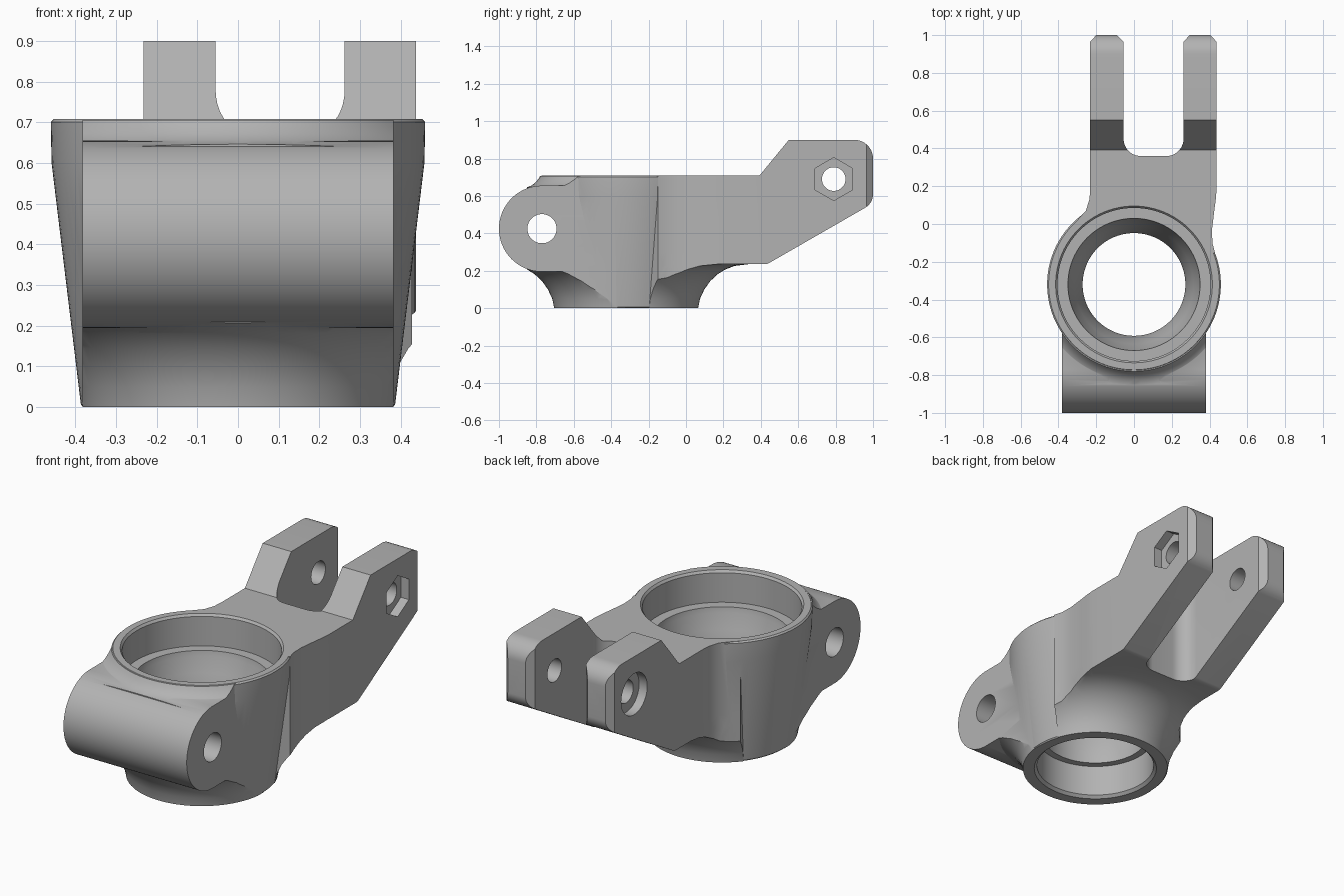
import bpy, bmesh, math
from mathutils import Vector

HUB_Y = -0.32
ARM_L, ARM_R = 0.437, -0.232
SEG = 96

cube = bpy.data.objects.get("Cube")
if cube:
    bpy.data.objects.remove(cube, do_unlink=True)

metal = bpy.data.materials.new("grey_metal")
metal.use_nodes = True
grey = (0.45, 0.45, 0.45, 1)
metal.diffuse_color = grey
metal.node_tree.nodes["Principled BSDF"].inputs["Base Color"].default_value = grey


def loft(name, rings):
    """Closed solid through a list of matching vertex rings."""
    bm = bmesh.new()
    loops = [[bm.verts.new(p) for p in ring] for ring in rings]
    for a, b in zip(loops, loops[1:]):
        for i in range(len(a)):
            j = (i + 1) % len(a)
            bm.faces.new((a[i], a[j], b[j], b[i]))
    bm.faces.new(loops[0][::-1])
    bm.faces.new(loops[-1])
    bmesh.ops.recalc_face_normals(bm, faces=bm.faces)
    mesh = bpy.data.meshes.new(name)
    bm.to_mesh(mesh)
    bm.free()
    mesh.materials.append(metal)
    obj = bpy.data.objects.new(name, mesh)
    bpy.context.collection.objects.link(obj)
    return obj


def revolve(name, profile):
    """Turn (radius, z) points about the hub axis."""
    turn = [2 * math.pi * i / SEG for i in range(SEG)]
    return loft(name, [[(r * math.cos(t), HUB_Y + r * math.sin(t), z) for t in turn]
                       for r, z in profile])


def plan(name, pts, z0, z1):
    return loft(name, [[(x, y, z) for x, y in pts] for z in (z0, z1)])


def side(name, pts, x0, x1):
    return loft(name, [[(x, y, z) for y, z in pts] for x in (x0, x1)])


def arc(cx, cy, r, a0, a1, n=10):
    return [(cx + r * math.cos(math.radians(a0 + (a1 - a0) * i / n)),
             cy + r * math.sin(math.radians(a0 + (a1 - a0) * i / n))) for i in range(n + 1)]


def circle(cx, cy, r, n=48, start=0):
    return arc(cx, cy, r, start, start + 360, n)[:-1]


def combine(target, tool, op):
    mod = target.modifiers.new(op, 'BOOLEAN')
    mod.operation = op
    mod.solver = 'EXACT'
    mod.object = tool
    bpy.context.view_layer.objects.active = target
    bpy.ops.object.modifier_apply(modifier=mod.name)
    bpy.data.objects.remove(tool, do_unlink=True)


def footprint():
    """Plan outline of the forked arm, blended into the hub."""
    left = [(0.428, -0.15), (0.415, -0.10), (0.413, -0.03), (0.425, 0.07), (0.433, 0.13), (ARM_L, 0.18)]
    right = [(ARM_R, 0.18), (-0.236, 0.13), (-0.255, 0.07), (-0.295, 0.025), (-0.33, -0.01)]
    left_tip = [(ARM_L, 0.965), (0.405, 1), (0.295, 1), (0.262, 0.965)]
    right_tip = [(-0.055, 0.965), (-0.09, 1), (-0.2, 1), (ARM_R, 0.965)]
    slot = arc(0.172, 0.45, 0.09, 0, -90) + arc(0.035, 0.45, 0.09, -90, -180)
    return [(0.2, HUB_Y)] + left + left_tip + slot + right_tip + right + [(-0.2, HUB_Y)]


# Tapered hub with a softened top rim
body = revolve("suspension_arm", [(0.38, 0), (0.386, 0.006), (0.458, 0.6),
                                  (0.46, 0.7), (0.452, 0.708)])

# Forked arm: side profile trimmed to the plan outline
arm_profile = ([(HUB_Y, 0.708), (0.392, 0.708), (0.55, 0.9)]
               + arc(0.9, 0.8, 0.1, 90, 0)
               + arc(0.915, 0.61, 0.085, 0, -60)
               + arc(0.42, 0.285, 0.05, -60, -90, 4) + [(HUB_Y, 0.235)])
arm = side("arm", arm_profile, -0.5, 0.5)
combine(arm, plan("arm_outline", footprint(), -0.1, 1.2), 'INTERSECT')
combine(body, arm, 'UNION')

# Front pivot barrel and its web into the hub
barrel_profile = arc(-0.77, 0.425, 0.23, 90, 270, 40) + [(HUB_Y, 0.195), (HUB_Y, 0.655)]
combine(body, side("barrel", barrel_profile, -0.382, 0.382), 'UNION')

# Concave flare under the arm and barrel
lower = [(0.385, 0), (0.395, 0.05), (0.418, 0.1), (0.45, 0.145), (0.49, 0.182),
         (0.53, 0.207), (0.58, 0.226), (0.66, 0.236), (0.66, 0.3)]
upper = [(0.64, 0.5), (0.64, 0.638), (0.58, 0.641), (0.53, 0.646), (0.505, 0.656),
         (0.485, 0.672), (0.47, 0.69), (0.46, 0.706)]
web = [(-0.382, -0.85), (0.382, -0.85), (0.382, HUB_Y), (-0.382, HUB_Y)]
for name, profile, outline in (("arm_flare", lower, footprint()),
                               ("barrel_flare", lower, web),
                               ("top_fillet", upper, web)):
    flare = revolve(name, profile)
    combine(flare, plan(name + "_outline", outline, -0.1, 0.9), 'INTERSECT')
    combine(body, flare, 'UNION')

# Stepped bearing bore
bore = [(0.325, -0.1), (0.325, 0), (0.31, 0.015), (0.31, 0.19), (0.272, 0.19), (0.272, 0.24),
        (0.285, 0.32), (0.315, 0.42), (0.345, 0.5), (0.35, 0.53),
        (0.405, 0.53), (0.405, 0.695), (0.415, 0.708), (0.415, 0.9)]
combine(body, revolve("bore", bore), 'DIFFERENCE')

# Pivot hole, bolt hole, bolt head recess and hexagonal nut recess
for name, outline, x0, x1 in (
        ("pivot_hole", circle(-0.77, 0.425, 0.078), -0.6, 0.6),
        ("bolt_hole", circle(0.79, 0.69, 0.063), -0.6, 0.6),
        ("bolt_head_recess", circle(0.79, 0.69, 0.115), -0.6, ARM_R + 0.05),
        ("nut_recess", circle(0.79, 0.69, 0.115, 6, 30), ARM_L - 0.05, 0.6)):
    combine(body, side(name, outline, x0, x1), 'DIFFERENCE')

# Smooth curved faces, keep machined edges sharp
for o in bpy.context.selected_objects:
    o.select_set(False)
body.select_set(True)
bpy.context.view_layer.objects.active = body
bpy.ops.object.shade_smooth_by_angle(angle=math.radians(30))
